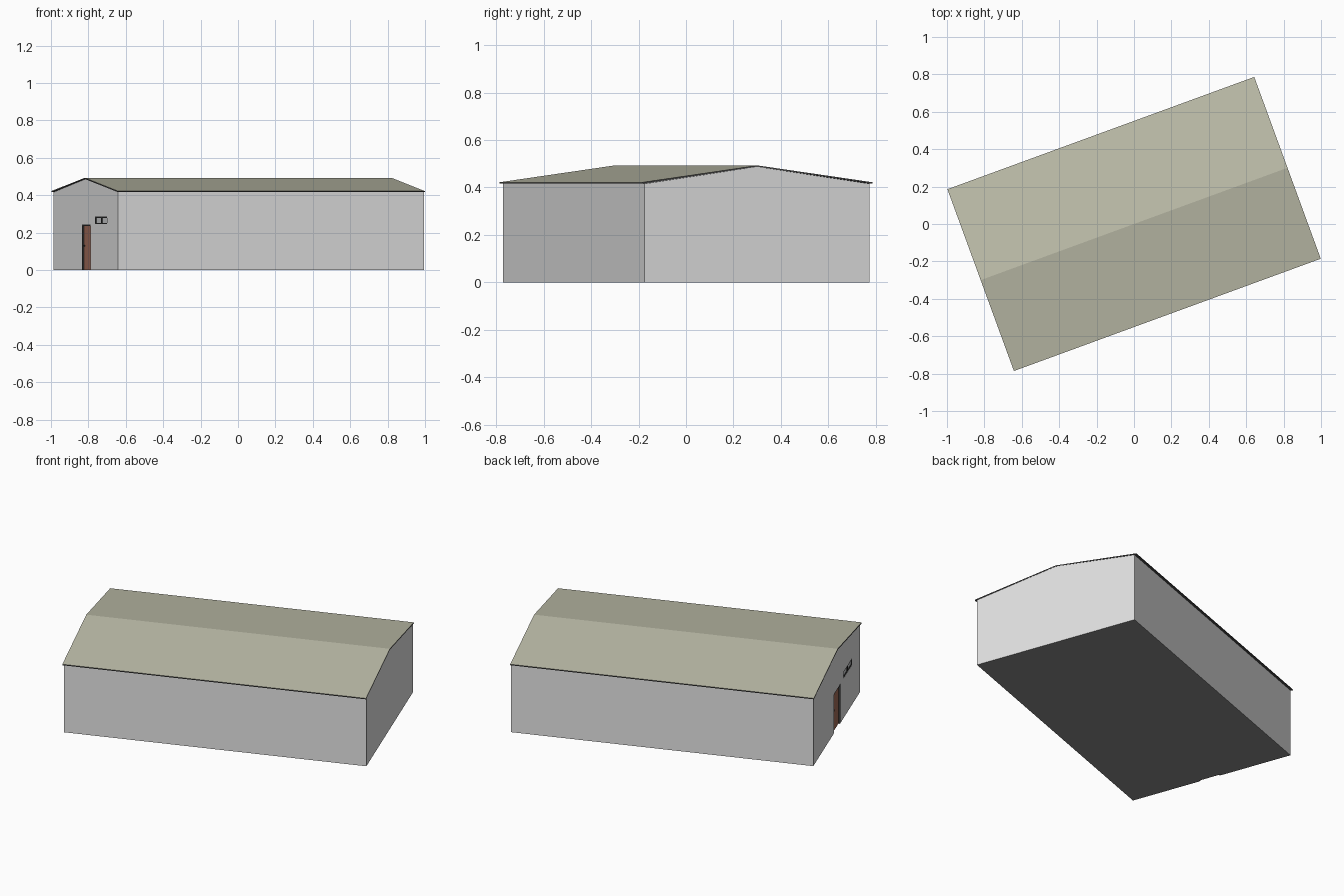
import bpy, bmesh, math
from mathutils import Matrix

if "Cube" in bpy.data.objects:
    bpy.data.objects.remove(bpy.data.objects["Cube"])

ROT = Matrix.Rotation(math.radians(20.1), 4, 'Z')   # whole building is turned
L, W = 0.873, 0.505          # roof half length, wall half width
RW = 0.5175                  # roof half width (eaves overhang)
FRONT = -0.867               # gable wall with the door, set back under the roof
EAVE, RIDGE, T = 0.422, 0.493, 0.006


def mat(name, rgb):
    m = bpy.data.materials.new(name)
    m.diffuse_color = (*rgb, 1)
    m.use_nodes = True
    m.node_tree.nodes["Principled BSDF"].inputs["Base Color"].default_value = m.diffuse_color
    return m


WALL = mat("wall grey", (0.77, 0.77, 0.77))
FLOOR = mat("floor grey", (0.25, 0.25, 0.25))
ROOF = mat("roof olive", (0.51, 0.51, 0.40))
EDGE = mat("roof edge grey", (0.09, 0.09, 0.09))
TRIM = mat("dark trim", (0.04, 0.04, 0.04))
DOOR = mat("door brown", (0.36, 0.15, 0.10))
GLASS = mat("glass grey", (0.60, 0.62, 0.63))


def add(name, bm, *mats):
    bmesh.ops.recalc_face_normals(bm, faces=bm.faces)
    me = bpy.data.meshes.new(name)
    bm.to_mesh(me)
    bm.free()
    for m in mats:
        me.materials.append(m)
    ob = bpy.data.objects.new(name, me)
    ob.matrix_world = ROT
    bpy.context.collection.objects.link(ob)
    return ob


def prism(profile, x0, x1):
    """Extrude a (y, z) profile along x."""
    bm = bmesh.new()
    f = bm.faces.new([bm.verts.new((x0, y, z)) for y, z in profile])
    ext = bmesh.ops.extrude_face_region(bm, geom=[f])
    vs = [v for v in ext['geom'] if isinstance(v, bmesh.types.BMVert)]
    bmesh.ops.translate(bm, verts=vs, vec=(x1 - x0, 0, 0))
    bmesh.ops.recalc_face_normals(bm, faces=bm.faces)
    return bm


def gable_box(name, y0, y1, z0, z1, d0, d1, m):
    """Box from depth d0 to d1 behind the front gable."""
    return add(name, prism([(y0, z0), (y1, z0), (y1, z1), (y0, z1)],
                           FRONT + d0, FRONT + d1), m)


def recess(wall, y0, y1, z0, z1, depth):
    """Cut an opening of some depth into the gable wall."""
    cutter = gable_box("recess_cutter", y0, y1, z0, z1, -0.05, depth, WALL)
    cutter.hide_render = True
    mod = wall.modifiers.new("recess", 'BOOLEAN')
    mod.operation, mod.solver, mod.object = 'DIFFERENCE', 'EXACT', cutter
    bpy.context.view_layer.objects.active = wall
    bpy.ops.object.modifier_apply(modifier=mod.name)
    bpy.data.objects.remove(cutter)


def frame(name, y0, y1, z0, z1, t, d0, d1, sill):
    """Border strips inside an opening."""
    gable_box(name + "_left", y1 - t, y1, z0, z1, d0, d1, TRIM)
    gable_box(name + "_right", y0, y0 + t, z0, z1, d0, d1, TRIM)
    gable_box(name + "_top", y0 + t, y1 - t, z1 - t, z1, d0, d1, TRIM)
    if sill:
        gable_box(name + "_bottom", y0 + t, y1 - t, z0, z0 + t, d0, d1, TRIM)


# walls with gable ends, dark floor underneath
bm = prism([(-W, 0), (W, 0), (W, EAVE - T), (0, RIDGE - T), (-W, EAVE - T)], FRONT, L)
for f in bm.faces:
    f.material_index = 1 if f.normal.z < -0.5 else 0
walls = add("walls", bm, WALL, FLOOR)

# roof: olive on top, dark edges and underside
bm = prism([(-RW, EAVE), (0, RIDGE), (RW, EAVE),
            (RW, EAVE - T), (0, RIDGE - T), (-RW, EAVE - T)], -L, L + 0.001)
for f in bm.faces:
    f.material_index = 0 if f.normal.z > 0.5 else 1
add("roof", bm, ROOF, EDGE)

# recessed door with frame and handle
recess(walls, -0.078, 0.06, -0.01, 0.242, 0.012)
gable_box("door", -0.071, 0.053, 0, 0.235, 0.009, 0.012, DOOR)
frame("door_frame", -0.078, 0.06, 0, 0.242, 0.007, 0.001, 0.012, False)
gable_box("door_handle", 0.034, 0.044, 0.125, 0.135, 0.003, 0.009, TRIM)

# recessed two pane window
recess(walls, -0.335, -0.145, 0.245, 0.285, 0.008)
gable_box("window_glass", -0.329, -0.151, 0.251, 0.279, 0.005, 0.008, GLASS)
frame("window_frame", -0.335, -0.145, 0.245, 0.285, 0.006, 0.001, 0.008, True)
gable_box("window_mullion", -0.246, -0.234, 0.251, 0.279, 0.001, 0.005, TRIM)
